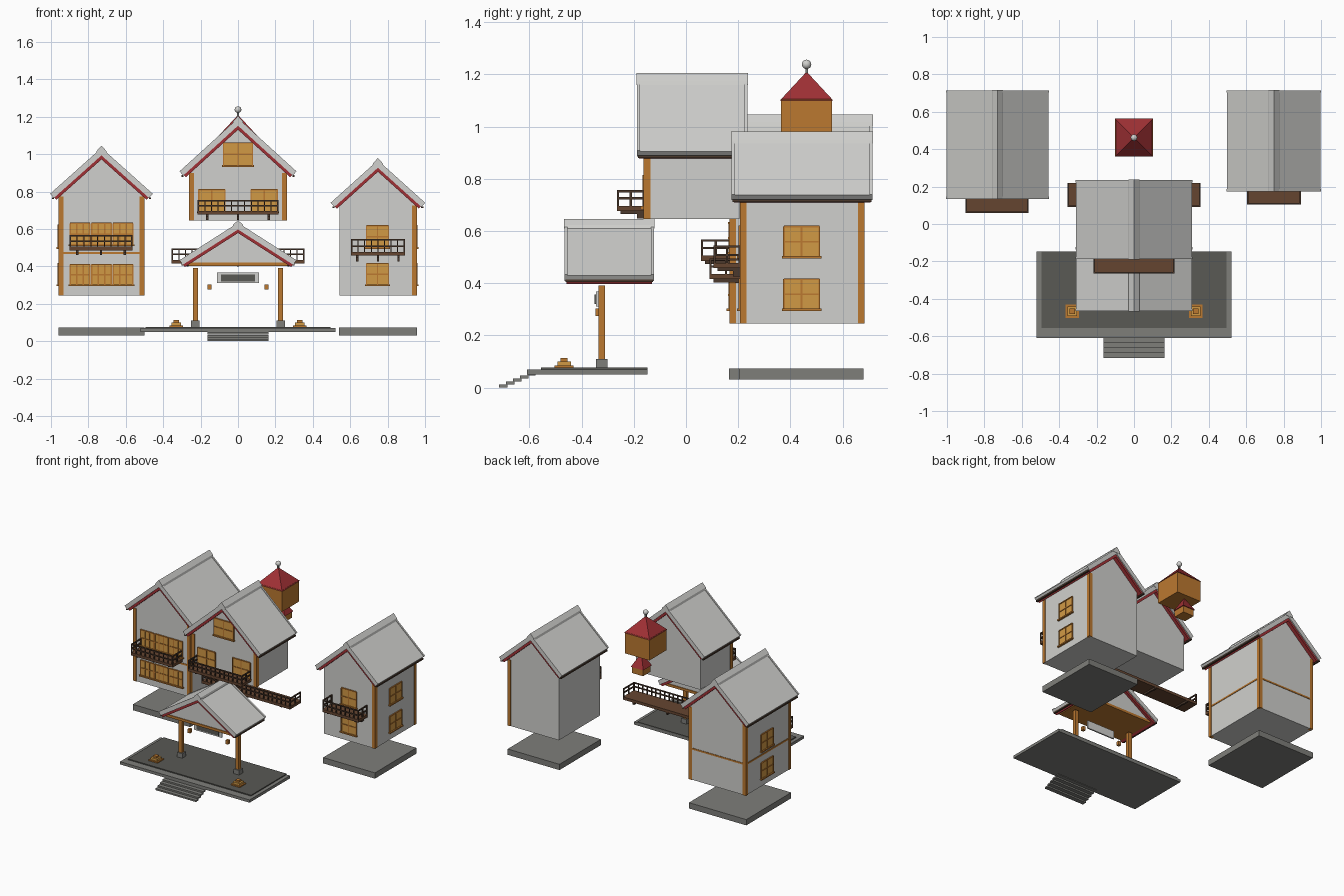
import bpy, bmesh, math

if "Cube" in bpy.data.objects:
    bpy.data.objects.remove(bpy.data.objects["Cube"])


def material(name, r, g, b):
    m = bpy.data.materials.new(name)
    m.use_nodes = True
    m.diffuse_color = (r, g, b, 1)
    m.node_tree.nodes["Principled BSDF"].inputs["Base Color"].default_value = (r, g, b, 1)
    return m


WALL = material("pale plaster", .63, .63, .61)
ROOF = material("pale roof", .64, .64, .62)
STONE = material("grey stone", .21, .21, .195)
DARK = material("dark paving", .1, .1, .09)
WOOD = material("orange timber", .5, .19, .03)
PANE = material("amber glass", .64, .32, .06)
RED = material("dark red", .35, .03, .035)
DECK = material("brown deck", .13, .06, .03)
RAIL = material("dark brown rail", .07, .04, .025)


def finish(name, bm, mat):
    bmesh.ops.recalc_face_normals(bm, faces=bm.faces)
    mesh = bpy.data.meshes.new(name)
    bm.to_mesh(mesh)
    bm.free()
    mesh.materials.append(mat)
    ob = bpy.data.objects.new(name, mesh)
    bpy.context.collection.objects.link(ob)
    return ob


def boxes(name, mat, items):
    """One object from boxes given as (x0, x1, y0, y1, z0, z1)."""
    bm = bmesh.new()
    for x0, x1, y0, y1, z0, z1 in items:
        vs = bmesh.ops.create_cube(bm, size=1)["verts"]
        for v in vs:
            v.co = ((x0 + x1) / 2 + v.co.x * (x1 - x0),
                    (y0 + y1) / 2 + v.co.y * (y1 - y0),
                    (z0 + z1) / 2 + v.co.z * (z1 - z0))
    return finish(name, bm, mat)


def extrude_y(name, mat, profile, y0, y1):
    bm = bmesh.new()
    face = bm.faces.new([bm.verts.new((x, y0, z)) for x, z in profile])
    moved = bmesh.ops.extrude_face_region(bm, geom=[face])["geom"]
    for v in moved:
        if isinstance(v, bmesh.types.BMVert):
            v.co.y = y1
    return finish(name, bm, mat)


def gable_roof(name, cx, hw, eave, apex, y0, y1):
    s = (apex - eave) / hw
    n = math.hypot(s, 1)

    def layer(part, mat, a, b, ya, yb, trim=0):
        def edge(d, side):
            return (cx + side * (hw - trim - d * s / n), eave + trim * s - d / n)
        pts = [edge(a, -1), (cx, apex - a * n), edge(a, 1),
               edge(b, 1), (cx, apex - b * n), edge(b, -1)]
        extrude_y(name + "_" + part, mat, pts, ya, yb)

    layer("covering", ROOF, 0, .026, y0 + .004, y1 - .004)
    layer("underside", RED, .026, .042, y0 + .008, y1 - .008, .003)
    for tag, y in (("front", y0), ("back", y1 - .012)):
        layer(tag + "_verge", ROOF, -.004, .026, y, y + .012)
    # ridge cap and dark eave strips
    cap = [(-.03, -.03 * s), (-.026, .012 - .026 * s), (0, .018),
           (.026, .012 - .026 * s), (.03, -.03 * s)]
    extrude_y(name + "_ridge", ROOF, [(cx + x, apex + z) for x, z in cap], y0 - .002, y1 + .002)
    boxes(name + "_eave_strips", RAIL,
          [(cx + k * (hw - .013) - .006, cx + k * (hw - .013) + .006, y0 + .004, y1 - .004,
            eave - .026, eave - .016) for k in (-1, 1)])
    return s, n


def house(name, cx, w, z0, y0, y1, hw, eave, apex, over=.035):
    s, n = gable_roof(name + "_roof", cx, hw, eave, apex, y0 - over, y1 + over)
    top = apex - .04 * n
    extrude_y(name + "_walls", WALL,
              [(cx - w, z0), (cx + w, z0), (cx + w, top - w * s), (cx, top), (cx - w, top - w * s)],
              y0, y1)
    return top - w * s


def corner_posts(name, corners, z0, z1, t=.022, out=.004):
    """Posts at (x, y, x side, y side) corners, just proud of the walls."""
    items = []
    for x, y, sx, sy in corners:
        xs = sorted((x + sx * out, x - sx * t))
        ys = sorted((y + sy * out, y - sy * t))
        items.append((*xs, *ys, z0, z1))
    boxes(name, WOOD, items)


def window(name, side, plane, c, w, z0, z1, cols=2, rows=2):
    """side 0 faces -y, otherwise faces x in that sign; c is the centre along the wall."""
    def place(u0, u1, z0, z1, depth):
        if side == 0:
            return (u0, u1, plane - depth, plane + .002, z0, z1)
        xs = sorted((plane - side * .002, plane + side * depth))
        return (*xs, u0, u1, z0, z1)
    a, b, t = c - w / 2, c + w / 2, .0035
    boxes(name + "_glass", PANE, [place(a, b, z0, z1, .005)])
    bars = []
    for i in range(cols + 1):
        u = a + (b - a) * i / cols
        bars.append(place(u - t, u + t, z0, z1, .008))
    for i in range(rows + 1):
        z = z0 + (z1 - z0) * i / rows
        bars.append(place(a, b, z - t, z + t, .009))
    bars.append(place(a - .008, b + .008, z0 - .006, z0 + .003, .014))
    boxes(name + "_frame", WOOD, bars)


def balcony(name, x0, x1, y0, y1, floor, top, low):
    boxes(name + "_deck", DECK, [(x0, x1, y0, y1, floor, floor + .02)])
    t, rails = .004, []
    for z in (top - .008, floor + .045):
        rails += [(x0, x1, y0, y0 + 2 * t, z, z + .008),
                  (x0, x0 + 2 * t, y0, y1, z, z + .008), (x1 - 2 * t, x1, y0, y1, z, z + .008)]
    count = round((x1 - x0) / .036)
    for i in range(count + 1):
        x = x0 + t + (x1 - x0 - 2 * t) * i / count
        rails.append((x - t * .7, x + t * .7, y0, y0 + 2 * t, floor, top))
    for x in (x0 + t, x1 - t):
        for k in (0, .5, 1):
            y = y0 + t + (y1 - y0 - 2 * t) * k
            rails.append((x - t, x + t, y - t, y + t, floor, top))
    for k in (.12, .5, .88):
        x = x0 + (x1 - x0) * k
        rails.append((x - .006, x + .006, y0 + .015, y1, floor - .012, floor))
        rails.append((x - .006, x + .006, y1 - .03, y1, low, floor))
    boxes(name + "_railing", RAIL, rails)


def pyramid(name, mat, x, y, half, z0, z1):
    bm = bmesh.new()
    base = [bm.verts.new((x + a * half, y + b * half, z0)) for a, b in ((-1, -1), (1, -1), (1, 1), (-1, 1))]
    tip = bm.verts.new((x, y, z1))
    bm.faces.new(base)
    for i in range(4):
        bm.faces.new((base[i], base[(i + 1) % 4], tip))
    return finish(name, bm, mat)


def ring(cx, cy, half, z0, z1):
    return (cx - half, cx + half, cy - half, cy + half, z0, z1)


# Left-hand wing (-x) with all corner posts and a middle beam
LX, LW, LY, BY = -.73, .226, .17, .68
top = house("west_wing", LX, LW, .245, LY, BY, .272, .785, 1.028)
corner_posts("west_wing_posts", [(LX + i * LW, y, i, j) for i in (-1, 1) for y, j in ((LY, -1), (BY, 1))], .245, top)
boxes("west_wing_beam", WOOD, [(LX - LW - .003, LX + LW + .003, LY - .003, BY + .003, .465, .477)])
boxes("west_wing_slab", STONE, [(LX - LW - .004, LX + LW + .004, LY - .005, BY, .03, .072)])
for i in (-1, 0, 1):
    for z0, z1 in ((.3, .41), (.515, .63)):
        window("west_window", 0, LY, LX + i * .115, .105, z0, z1, 3)
for z0, z1 in ((.3, .415), (.5, .62)):
    window("west_side_window", -1, LX - LW, .44, .135, z0, z1)
balcony("west_balcony", -.9, -.565, .058, LY, .485, .568, .46)

# Right-hand wing (+x) with posts on the outer side only
RX, RW, RY = .748, .204, .21
top = house("east_wing", RX, RW, .245, RY, BY, .25, .737, .962)
corner_posts("east_wing_posts", [(RX + RW, RY, 1, -1), (RX + RW, BY, 1, 1)], .245, top)
boxes("east_wing_slab", STONE, [(RX - RW - .004, RX + RW + .004, RY - .005, BY, .03, .072)])
for z0, z1 in ((.3, .415), (.5, .617)):
    window("east_window", 0, RY, .746, .118, z0, z1)
    window("east_side_window", 1, RX + RW, .443, .135, z0, z1)
balcony("east_balcony", .603, .893, .105, RY, .458, .545, .425)

# Central upper storey
CY = -.158
top = house("upper_storey", 0, .258, .645, CY, .205, .31, .905, 1.187, .03)
corner_posts("upper_storey_posts", [(i * .258, CY, i, -1) for i in (-1, 1)], .645, top)
for x in (-.14, .14):
    window("upper_window", 0, CY, x, .14, .69, .81)
window("gable_window", 0, CY, 0, .155, .938, 1.06)
balcony("upper_balcony", -.217, .217, -.265, CY, .676, .756, .648)

# Walkway under the upper storey
balcony("walkway", -.355, .355, .09, .218, .415, .495, .4)

# Porch roof with timber ceiling and gable panel
s, n = gable_roof("porch_roof", 0, .31, .43, .628, -.466, -.123)
peak = .628 - .04 * n
extrude_y("porch_gable", WALL, [(-.25, .42), (.25, .42), (.25, peak - .25 * s), (0, peak), (-.25, peak - .25 * s)],
          -.44, -.15)
boxes("porch_ceiling", WOOD, [(-.265, .265, -.445, -.145, .402, .42)])

# Porch posts, plinths, sign and lanterns
boxes("porch_posts", WOOD, [ring(x, -.323, .013, .08, .39) for x in (-.228, .228)])
boxes("porch_plinths", STONE, [ring(x, -.323, .022, .075, .11) for x in (-.228, .228)])
boxes("sign_board", ROOF, [(-.112, .112, -.345, -.335, .31, .367)])
boxes("sign_panel", DARK, [(-.09, .09, -.35, -.343, .32, .356)])
boxes("lanterns", WOOD, [(x - .01, x + .01, -.347, -.325, .275, .303) for x in (-.152, .152)])

# Terrace, paving, steps and tiered garden lamps
boxes("terrace", STONE, [(-.52, .52, -.61, -.147, .05, .07)])
boxes("terrace_paving", DARK, [(-.494, .494, -.556, -.147, .066, .077)])
boxes("steps", STONE, [(-.163, .163, -.716 + i * .027, -.684 + i * .027, i * .0115, .011 + i * .0115)
                       for i in range(5)])
lamps = (-.33, .33)
boxes("lamp_bases", WOOD, [ring(x, -.467, .036, .075, .085) for x in lamps])
boxes("lamp_trays", PANE, [ring(x, -.467, .026, .085, .1) for x in lamps])
boxes("lamp_caps", WOOD, [ring(x, -.467, .014, .1, .113) for x in lamps])

# Tower with red pyramid roof, ball finial and small lower turret
TY = .462
boxes("tower_body", WOOD, [ring(0, TY, .098, .95, 1.105)])
pyramid("tower_roof", RED, 0, TY, .102, 1.1, 1.21)
boxes("finial_stem", STONE, [ring(0, TY, .005, 1.19, 1.23)])
bm = bmesh.new()
bmesh.ops.create_uvsphere(bm, u_segments=16, v_segments=10, radius=.018)
bmesh.ops.translate(bm, verts=bm.verts, vec=(0, TY, 1.238))
for f in bm.faces:
    f.smooth = True
finish("finial_ball", bm, ROOF)
boxes("turret_body", WOOD, [ring(0, TY + .05, .044, .82, .868)])
pyramid("turret_roof", RED, 0, TY + .05, .05, .866, .96)
